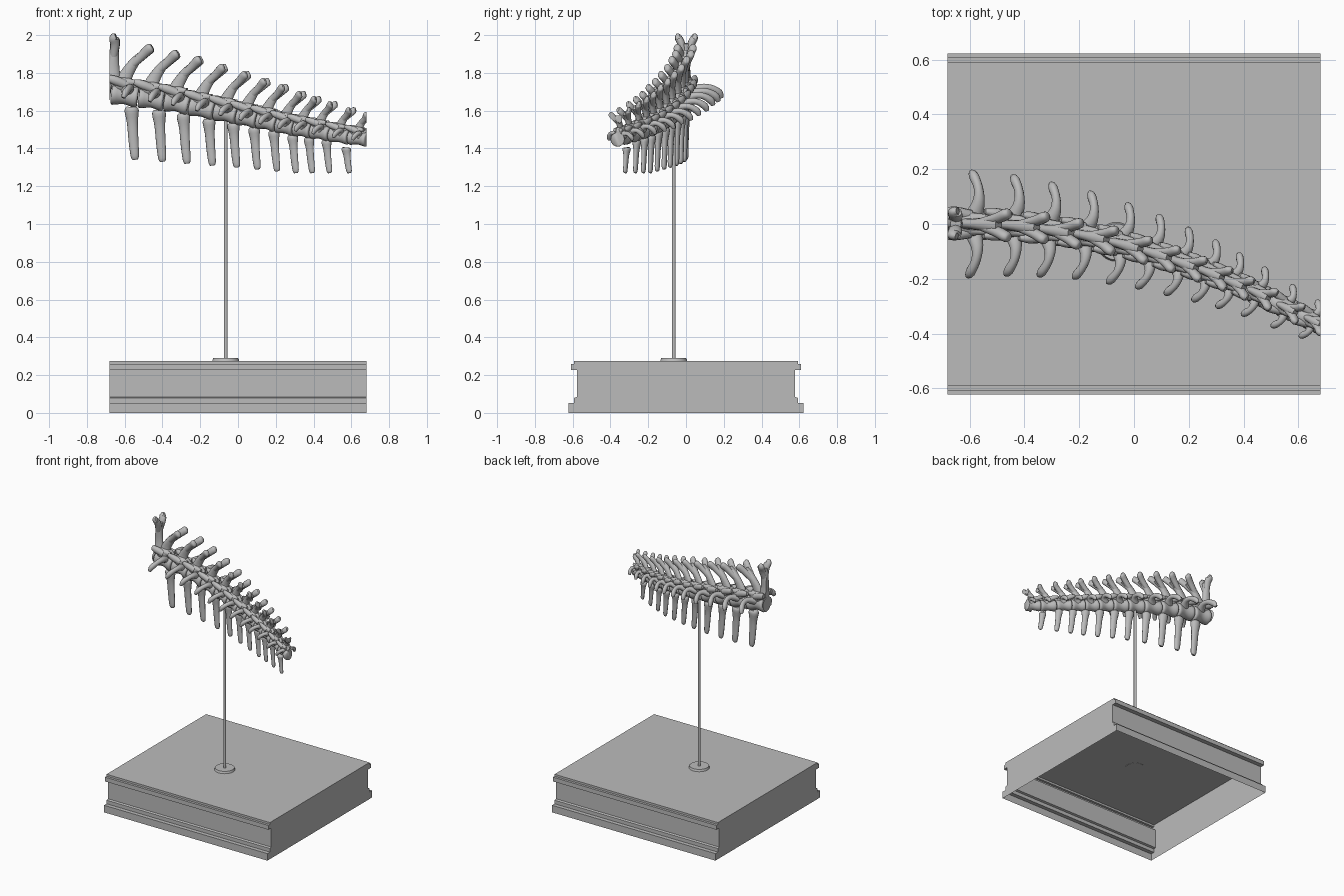
import bpy, bmesh, math
from mathutils import Vector

if "Cube" in bpy.data.objects:
    bpy.data.objects.remove(bpy.data.objects["Cube"])

grey = bpy.data.materials.new("stone_grey")
grey.diffuse_color = (0.5, 0.5, 0.5, 1)
grey.use_nodes = True
grey.node_tree.nodes["Principled BSDF"].inputs["Base Color"].default_value = grey.diffuse_color
UP = Vector((0, 0, 1))
LIMIT = 0.68


def finish(name, bm, smooth=True, clip=False):
    if clip:  # trim flush with the plinth ends
        for s in (-1, 1):
            r = bmesh.ops.bisect_plane(bm, geom=bm.verts[:] + bm.edges[:] + bm.faces[:],
                                       plane_co=(s * LIMIT, 0, 0), plane_no=(s, 0, 0), clear_outer=True)
            cut = [e for e in r["geom_cut"] if isinstance(e, bmesh.types.BMEdge)]
            if cut:
                bmesh.ops.holes_fill(bm, edges=cut, sides=0)
    bmesh.ops.recalc_face_normals(bm, faces=bm.faces[:])
    me = bpy.data.meshes.new(name)
    bm.to_mesh(me)
    bm.free()
    me.materials.append(grey)
    ob = bpy.data.objects.new(name, me)
    bpy.context.collection.objects.link(ob)
    if smooth:
        bpy.context.view_layer.objects.active = ob
        ob.select_set(True)
        bpy.ops.object.shade_smooth_by_angle(angle=math.radians(50))
        ob.select_set(False)
    return ob


def spline(keys, steps=3):
    """Catmull-Rom through keys of (point, side radius, depth radius)."""
    v = [list(p) + [a, b] for p, a, b in keys]
    v = [v[0]] + v + [v[-1]]
    out = []
    for i in range(1, len(v) - 2):
        for s in range(steps):
            u = s / steps
            out.append([0.5 * (2 * q + (r - p) * u + (2 * p - 5 * q + 4 * r - w) * u * u
                               + (3 * q - p - 3 * r + w) * u ** 3)
                        for p, q, r, w in zip(*v[i - 1:i + 3])])
    out.append(v[-1])
    return [(Vector(o[:3]), o[3], o[4]) for o in out]


def tube(bm, keys, side, sides=12):
    """Sweep an ellipse along keys; the first radius lies along side."""
    pts = spline(keys)
    rings = []
    for i, (p, ra, rb) in enumerate(pts):
        d = (pts[min(i + 1, len(pts) - 1)][0] - pts[max(i - 1, 0)][0]).normalized()
        a = (side - d * side.dot(d)).normalized()
        b = d.cross(a)
        rings.append([bm.verts.new(p + a * ra * math.cos(k * math.tau / sides)
                                   + b * rb * math.sin(k * math.tau / sides)) for k in range(sides)])
    for r0, r1 in zip(rings, rings[1:]):
        for k in range(sides):
            j = (k + 1) % sides
            bm.faces.new((r0[k], r0[j], r1[j], r1[k]))
    bm.faces.new(rings[0][::-1])
    bm.faces.new(rings[-1])


# Plinth: moulded profile, open underneath
half = [(0.622, 0), (0.622, 0.053), (0.592, 0.053), (0.592, 0.08), (0.577, 0.085), (0.577, 0.228),
        (0.61, 0.228), (0.61, 0.26), (0.592, 0.26), (0.592, 0.275)]
profile = half + [(-y, z) for y, z in reversed(half)]
bm = bmesh.new()
ends = [[bm.verts.new((x, y, z)) for y, z in profile] for x in (-LIMIT, LIMIT)]
for i in range(len(profile) - 1):
    bm.faces.new((ends[0][i], ends[0][i + 1], ends[1][i + 1], ends[1][i]))
for e in ends:
    bm.faces.new(e)
finish("plinth", bm, smooth=False)

# Support rod and its foot disc
for name, r0, r1, z0, z1 in (("foot_disc", 0.072, 0.066, 0.273, 0.29), ("support_rod", 0.01, 0.01, 0.28, 1.56)):
    bm = bmesh.new()
    bmesh.ops.create_cone(bm, cap_ends=True, segments=32, radius1=r0, radius2=r1, depth=z1 - z0)
    bmesh.ops.translate(bm, vec=(-0.065, -0.065, (z0 + z1) / 2), verts=bm.verts[:])
    finish(name, bm)

# Centres of the vertebrae along the tail
centres = [Vector(c) for c in (
    (-0.745, 0.005, 1.70), (-0.60, 0, 1.68), (-0.455, -0.005, 1.66), (-0.325, -0.02, 1.64), (-0.19, -0.04, 1.61),
    (-0.06, -0.07, 1.585), (0.05, -0.10, 1.56), (0.155, -0.135, 1.54), (0.255, -0.17, 1.515),
    (0.342, -0.205, 1.50), (0.435, -0.245, 1.485), (0.54, -0.298, 1.465), (0.637, -0.345, 1.452),
    (0.73, -0.39, 1.44))]

for i, c in enumerate(centres[:-1]):
    prev = centres[i - 1] if i else c * 2 - centres[1]
    nxt = centres[i + 1]
    f = max(i - 1, 0) / 11
    s = 1 - 0.33 * f
    axis = (nxt - prev).normalized()
    t = Vector((axis.x, axis.y, 0)).normalized()
    n = UP.cross(t)

    def at(a, b, h):
        return c + t * a + n * b + UP * h

    bm = bmesh.new()
    # Waisted body of the vertebra
    r = 0.057 * s
    p0, p1 = c.lerp(prev, 0.48), c.lerp(nxt, 0.48)
    if i == 12:
        p1 = c.lerp(nxt, 0.5)
    tube(bm, [(p0, r * 0.85, r * 0.85), (p0.lerp(c, 0.2), r, r), (c, r * 0.76, r * 0.8),
              (p1.lerp(c, 0.2), r, r), (p1, r * 0.85, r * 0.85)], n, 16)
    # Arch over the body
    tube(bm, [(at(-0.075 * s, 0, 0.05 * s), 0.015 * s, 0.015 * s), (at(-0.04 * s, 0, 0.055 * s), 0.045 * s, 0.04 * s),
              (at(0.02 * s, 0, 0.055 * s), 0.042 * s, 0.042 * s),
              (at(0.07 * s, 0, 0.045 * s), 0.015 * s, 0.015 * s)], n)
    # Upright process leaning backwards, forked at the tip
    dx, h = 0.145 - 0.075 * f, 0.25 - 0.125 * f
    a0 = -0.01 * s
    if i == 0:
        a0, dx, h = 0.08, 0.10, 0.285
    lean = dx - a0
    tube(bm, [(at(a0, 0, 0.05 * s), 0.028 * s, 0.05 * s), (at(a0 + lean * 0.1, 0, h * 0.42), 0.02 * s, 0.036 * s),
              (at(a0 + lean * 0.42, 0, h * 0.72), 0.025 * s, 0.026 * s),
              (at(a0 + lean * 0.75, 0, h * 0.9), 0.03 * s, 0.02 * s)], n)
    for m in (-1, 1):
        tube(bm, [(at(a0 + lean * 0.35, m * 0.008 * s, h * 0.66), 0.016 * s, 0.02 * s),
                  (at(a0 + lean * 0.72, m * 0.025 * s, h * 0.88), 0.02 * s, 0.025 * s),
                  (at(dx - 0.01, m * 0.042 * s, h * 1.0), 0.02 * s, 0.026 * s),
                  (at(dx, m * 0.046 * s, h * 1.03), 0.012 * s, 0.016 * s)], n)
        # Forward and rear joint prongs
        tube(bm, [(at(0, m * 0.028 * s, 0.06 * s), 0.024 * s, 0.024 * s),
                  (at(-0.055 * s, m * 0.042 * s, 0.082 * s), 0.02 * s, 0.024 * s),
                  (at(-0.095 * s, m * 0.045 * s, 0.095 * s), 0.011 * s, 0.014 * s)], n)
        tube(bm, [(at(0, m * 0.02 * s, 0.07 * s), 0.022 * s, 0.022 * s),
                  (at(0.06 * s, m * 0.026 * s, 0.07 * s), 0.012 * s, 0.014 * s)], n)
        # Drooping side processes
        if i:
            w = 0.187 - 0.118 * f
            tube(bm, [(at(0.01 * s, m * 0.02, 0.02 * s), 0.036 * s, 0.028 * s),
                      (at(0.03 * s, m * w * 0.42, 0.042 * s), 0.023 * s, 0.02 * s),
                      (at(0.028 * s, m * w * 0.7, 0.04 * s), 0.017 * s, 0.018 * s),
                      (at(0.01 * s, m * w * 0.93, 0.015 * s), 0.018 * s, 0.021 * s),
                      (at(0, m * w, -0.012 * s), 0.01 * s, 0.012 * s)], t)
    finish(f"vertebra_{i + 1:02d}", bm, clip=True)

    # Hanging chevron blade below the joint
    if 0 < i < 12:
        top = c.z - 0.062 + 0.002 * i if i < 11 else 1.405
        low = 1.34 - 0.07 * min(f * 1.6, 1)
        k = 0.037

        def drop(a, u):
            q = at(a, 0, 0)
            q.z = top + (low - top) * u
            return q

        bm = bmesh.new()
        tube(bm, [(drop(k, 0), 0.022 * s, 0.028 * s), (drop(k, 0.07), 0.03 * s, 0.038 * s),
                  (drop(k + 0.004, 0.3), 0.02 * s, 0.029 * s), (drop(k + 0.01, 0.65), 0.016 * s, 0.026 * s),
                  (drop(k + 0.017, 0.93), 0.015 * s, 0.022 * s), (drop(k + 0.019, 1), 0.008 * s, 0.013 * s)], n)
        finish(f"chevron_{i:02d}", bm)
